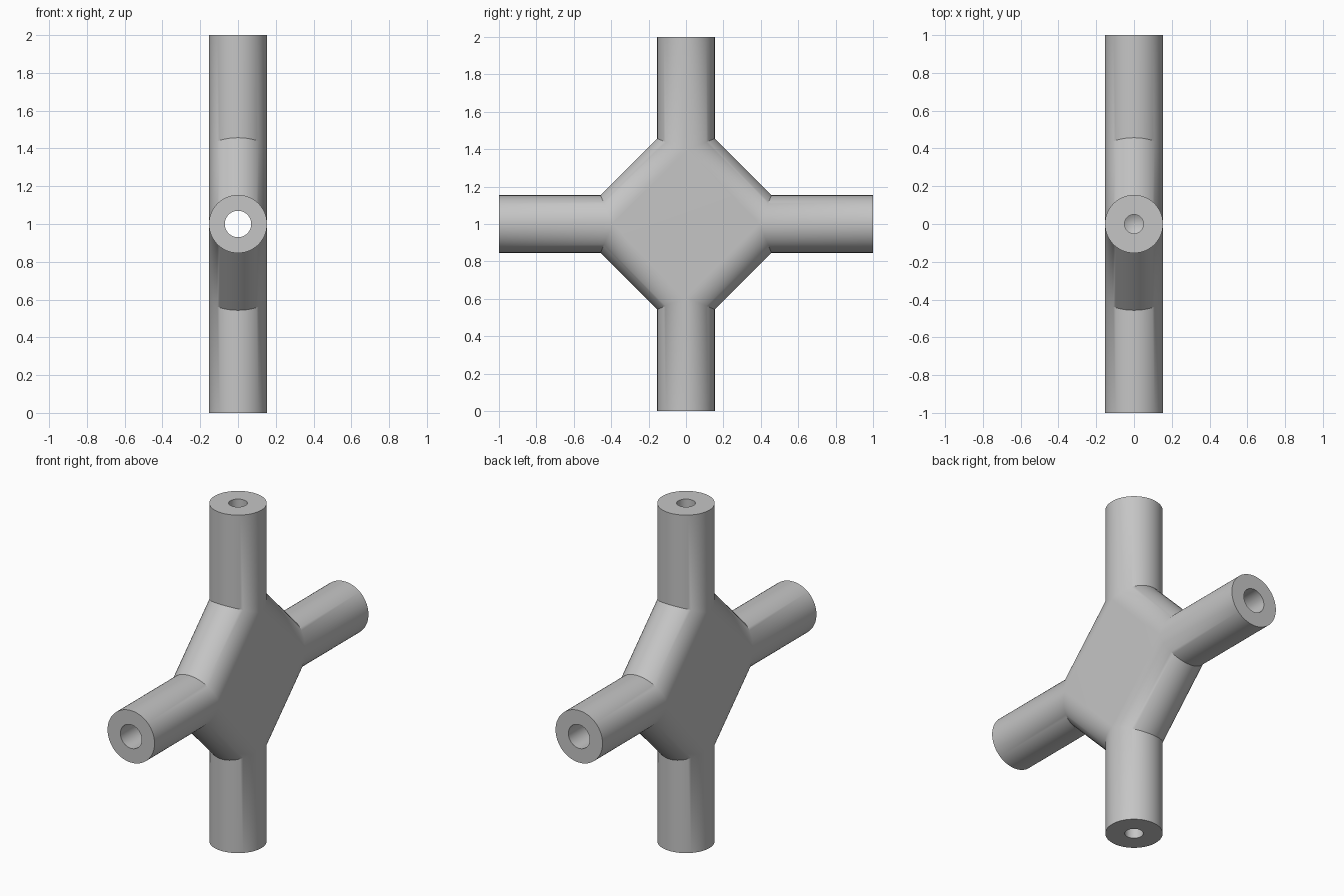
import bpy
import bmesh
from math import sin, cos, tan, pi, radians
from mathutils import Vector

cube = bpy.data.objects.get("Cube")
if cube:
    bpy.data.objects.remove(cube, do_unlink=True)

SEGMENTS = 64
RADIUS = 0.154          # outer radius of arms and webs
HUB = 0.393             # half diagonal of the flat hub face
MITRE = tan(pi / 8)     # slope of the joint between arm and web
CENTRE = Vector((0, 0, 1))

grey = bpy.data.materials.new("light grey")
grey.use_nodes = True
colour = (0.56, 0.56, 0.56, 1)
grey.diffuse_color = colour
grey.node_tree.nodes["Principled BSDF"].inputs["Base Color"].default_value = colour

bm = bmesh.new()
# arms in order around the hub: top, back, bottom, front
axes = [Vector((0, 0, 1)), Vector((0, 1, 0)), Vector((0, 0, -1)), Vector((0, -1, 0))]


def ring(arm, radius, reach):
    """Circle of vertices around an arm; reach gives the distance along it."""
    along, side = axes[arm], axes[(arm + 1) % 4]
    verts = []
    for i in range(SEGMENTS):
        a = 2 * pi * i / SEGMENTS
        x, w = radius * sin(a), radius * cos(a)
        verts.append(bm.verts.new(CENTRE + Vector((x, 0, 0)) + side * w + along * reach(w)))
    return verts


def bridge(a, b):
    for i in range(SEGMENTS):
        j = (i + 1) % SEGMENTS
        bm.faces.new((a[i], a[j], b[j], b[i]))


joints, bores = [], []
for arm in range(4):
    bore = 0.05 if arm % 2 == 0 else 0.07
    joint = ring(arm, RADIUS, lambda w: HUB + MITRE * abs(w))
    end = ring(arm, RADIUS, lambda w: 1)
    mouth = ring(arm, bore, lambda w: 1)
    bridge(joint, end)
    bridge(end, mouth)
    joints.append(joint)
    bores.append(mouth)

# rounded webs between neighbouring arms
half, quarter = SEGMENTS // 2, SEGMENTS // 4
for arm in range(4):
    here, there = joints[arm], joints[(arm + 1) % 4]
    for i in range(-quarter, quarter):
        bm.faces.new((here[i], here[i + 1], there[half - i - 1], there[half - i]))

# flat hub faces
for i in (quarter, -quarter):
    bm.faces.new([joint[i] for joint in joints])

# through bore from front to back
back, front = bores[1], bores[3]
bridge(back, [front[(half - i) % SEGMENTS] for i in range(SEGMENTS)])

# blind bores with a drill point at top and bottom
for arm in (0, 2):
    floor = ring(arm, 0.05, lambda w: 0.5)
    bridge(bores[arm], floor)
    tip = bm.verts.new(CENTRE + axes[arm] * 0.47)
    for i in range(SEGMENTS):
        bm.faces.new((floor[i], floor[(i + 1) % SEGMENTS], tip))

bmesh.ops.recalc_face_normals(bm, faces=bm.faces)
mesh = bpy.data.meshes.new("cross_connector")
bm.to_mesh(mesh)
bm.free()
mesh.materials.append(grey)
connector = bpy.data.objects.new("cross_connector", mesh)
bpy.context.collection.objects.link(connector)

bpy.ops.object.select_all(action="DESELECT")
connector.select_set(True)
bpy.context.view_layer.objects.active = connector
bpy.ops.object.shade_smooth_by_angle(angle=radians(30))
